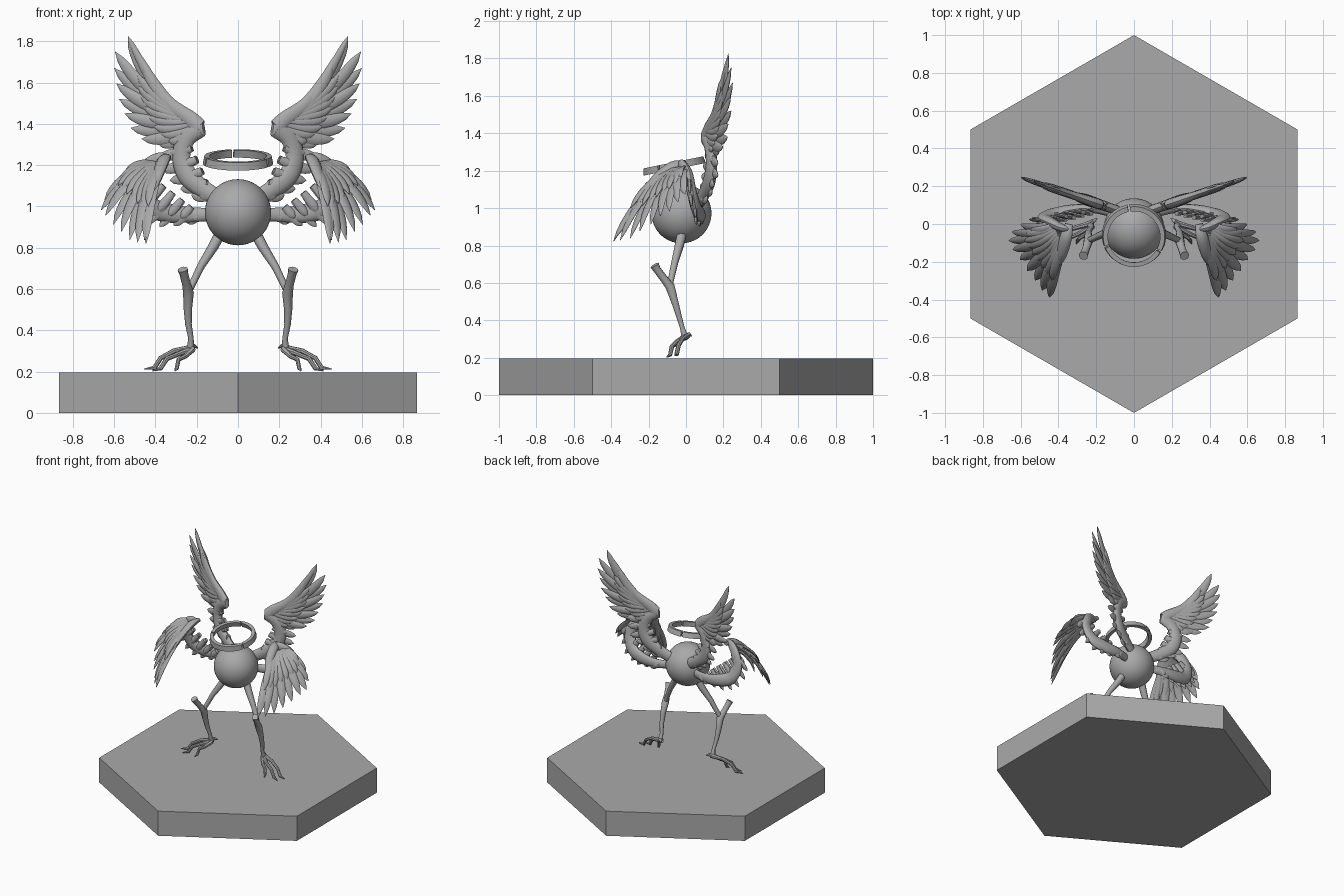
import bpy, bmesh, math
from mathutils import Vector as V

if "Cube" in bpy.data.objects:
    bpy.data.objects.remove(bpy.data.objects["Cube"])

grey = bpy.data.materials.new("plain grey")
grey.diffuse_color = (0.4, 0.4, 0.4, 1)
grey.use_nodes = True
grey.node_tree.nodes["Principled BSDF"].inputs["Base Color"].default_value = grey.diffuse_color


def finish(name, bm, mirror=False, angle=40):
    bmesh.ops.recalc_face_normals(bm, faces=bm.faces[:])
    me = bpy.data.meshes.new(name)
    bm.to_mesh(me)
    bm.free()
    ob = bpy.data.objects.new(name, me)
    bpy.context.collection.objects.link(ob)
    me.materials.append(grey)
    bpy.ops.object.select_all(action='DESELECT')
    ob.select_set(True)
    bpy.context.view_layer.objects.active = ob
    bpy.ops.object.shade_smooth_by_angle(angle=math.radians(angle))
    if mirror:
        ob.modifiers.new("mirror", 'MIRROR').use_mirror_merge = False
    return ob


def loft(bm, pts, widths, thicks, normal, sides=8):
    """Sweep an elliptical section along a path and cap the ends."""
    rings = []
    for i, p in enumerate(pts):
        d = (pts[min(i + 1, len(pts) - 1)] - pts[max(i - 1, 0)]).normalized()
        side = d.cross(normal).normalized()
        up = side.cross(d)
        rings.append([bm.verts.new(p + side * widths[i] * math.cos(a) + up * thicks[i] * math.sin(a))
                      for a in (math.tau * k / sides for k in range(sides))])
    for a, b in zip(rings, rings[1:]):
        for k in range(sides):
            j = (k + 1) % sides
            bm.faces.new((a[k], a[j], b[j], b[k]))
    bm.faces.new(rings[0])
    bm.faces.new(rings[-1])


def smooth_path(pts, steps=5):
    """Catmull-Rom through 4D points (x, y, z, radius)."""
    p = [pts[0]] + pts + [pts[-1]]
    out = []
    for i in range(1, len(p) - 2):
        for s in range(steps):
            t = s / steps
            out.append([0.5 * (2 * b + (c - a) * t + (2 * a - 5 * b + 4 * c - d) * t * t
                               + (3 * b - a - 3 * c + d) * t ** 3)
                        for a, b, c, d in zip(p[i - 1], p[i], p[i + 1], p[i + 2])])
    return out + [list(pts[-1])]


def limb(bm, pts, normal, flat=1.0, steps=0, sides=8):
    q = smooth_path(pts, steps) if steps else pts
    loft(bm, [V(c[:3]) for c in q], [c[3] for c in q], [c[3] * flat for c in q], normal, sides)


def feather(bm, a, b, width, normal, bend, bow, thick=0.011):
    side = (b - a).normalized().cross(normal)
    c = (a + b) / 2 + side * bend + normal * bow
    n = 9
    ts = [i / n for i in range(n + 1)]
    pts = [a * (1 - t) ** 2 + c * 2 * t * (1 - t) + b * t * t for t in ts]
    shape = [(0.55 + 0.6 * t) * max(0.0, 1 - t ** 3.5) ** 0.75 + 0.03 for t in ts]
    loft(bm, pts, [width * s for s in shape], [thick * min(1, s + 0.1) for s in shape], normal)


def fan(bm, ra, rb, tips, width, normal, bend=0.03, bow=0.0, covert=0.6):
    """Row of long feathers with a shorter covert row on both faces."""
    for i, tip in enumerate(tips):
        root = ra.lerp(rb, i / (len(tips) - 1))
        layer = normal * 0.006 * (1 if i % 2 else -1)
        feather(bm, root + layer, tip + layer * 0.5, width, normal, bend, bow)
        for s in (1, -1):
            o = normal * 0.012 * s
            feather(bm, root + o, root.lerp(tip, covert) + o + normal * bow * 0.45,
                    width * 0.85, normal, bend * 0.6, bow * 0.6)


# Hexagonal base
bm = bmesh.new()
hexa = [(math.sin(k * math.pi / 3), math.cos(k * math.pi / 3)) for k in range(6)]
lo = [bm.verts.new((x, y, 0)) for x, y in hexa]
hi = [bm.verts.new((x, y, 0.195)) for x, y in hexa]
bm.faces.new(lo)
bm.faces.new(hi)
for k in range(6):
    j = (k + 1) % 6
    bm.faces.new((lo[k], lo[j], hi[j], hi[k]))
finish("hexagonal_base", bm, angle=20)

# Round body
bm = bmesh.new()
bmesh.ops.create_uvsphere(bm, u_segments=64, v_segments=32, radius=0.16)
bmesh.ops.translate(bm, verts=bm.verts[:], vec=(0, -0.024, 0.972))
finish("body", bm)

# Tilted halo band, cracked into three arcs
bm = bmesh.new()
section = [(0.170, -0.019), (0.163, 0.019), (0.138, 0.019), (0.145, -0.019)]
for start, end in ((-28, 98), (102, 198), (202, 328)):
    n = 20
    rings = []
    for i in range(n + 1):
        a = math.radians(start + (end - start) * i / n)
        rings.append([bm.verts.new((r * math.cos(a), r * math.sin(a), z)) for r, z in section])
    for p, q in zip(rings, rings[1:]):
        for k in range(4):
            j = (k + 1) % 4
            bm.faces.new((p[k], p[j], q[j], q[k]))
    bm.faces.new(rings[0])
    bm.faces.new(rings[-1])
halo = finish("halo", bm)
halo.location = (0, -0.064, 1.226)
halo.rotation_euler = (math.radians(11.5), 0, 0)

# Upper wings, lying in an upright plane swept backwards


def up(x, z):
    return V((x, 0.09 + 0.34 * (x - 0.14), z))


n_up = V((0.32, -0.95, 0)).normalized()
bm = bmesh.new()
bone = [(0.08, 1.03, .04), (0.17, 1.085, .045), (0.245, 1.15, .05), (0.275, 1.24, .046),
        (0.25, 1.33, .046), (0.185, 1.377, .044), (0.23, 1.42, .042), (0.33, 1.495, .034),
        (0.41, 1.60, .028), (0.475, 1.71, .02), (0.525, 1.80, .006)]
limb(bm, [(*up(x, z), r) for x, z, r in bone[:6]], n_up, 0.6, 5, 12)
limb(bm, [(*up(x, z), r) for x, z, r in [(0.165, 1.375, .03)] + bone[5:]], n_up, 0.6, 5, 12)
tips = [(.534, 1.825), (.594, 1.75), (.600, 1.67), (.588, 1.595), (.577, 1.52),
        (.548, 1.45), (.52, 1.38), (.465, 1.328), (.40, 1.312)]
fan(bm, up(0.33, 1.48), up(0.20, 1.37), [up(*t) for t in tips], 0.036, n_up, 0.045)
tips = [(.385, 1.30), (.388, 1.24), (.372, 1.175), (.33, 1.125), (.28, 1.085), (.225, 1.055)]
fan(bm, up(0.25, 1.34), up(0.12, 1.06), [up(*t) for t in tips], 0.034, n_up, 0.015)
finish("upper_wings", bm, True)

# Lower wings: arm runs sideways, turns up to the wrist, hand hangs forward
bm = bmesh.new()
n_arm = V((0.15, -1, 0.05)).normalized()
n_hand = V((0.45, -0.62, 0.64)).normalized()
limb(bm, [(.10, .05, .962, .03), (.22, .08, .96, .036), (.33, .075, .967, .046),
          (.425, .055, 1.0, .048), (.468, .03, 1.09, .044), (.44, .01, 1.18, .042),
          (.385, -.02, 1.225, .036), (.34, -.03, 1.235, .02)], n_arm, 0.6, 5, 12)
limb(bm, [(.345, .0, 1.235, .022), (.36, -.07, 1.225, .034), (.385, -.16, 1.16, .03),
          (.42, -.22, 1.07, .025), (.45, -.30, .95, .018), (.45, -.38, .84, .005)],
     n_hand, 0.7, 5, 12)
tips = [(.447, -.39, .822), (.485, -.35, .825), (.525, -.30, .84), (.565, -.245, .875),
        (.605, -.19, .915), (.64, -.135, .955), (.664, -.09, .985), (.645, -.04, 1.03),
        (.60, -.005, 1.075)]
fan(bm, V((.37, -.09, 1.20)), V((.42, .0, 1.21)), [V(t) for t in tips], 0.036, n_hand, 0.0, 0.07)
tips = [(.25, .085, .92), (.31, .08, .905), (.38, .07, .90), (.44, .06, .91),
        (.50, .05, .95), (.54, .035, 1.01), (.555, .02, 1.08)]
fan(bm, V((.18, .075, .965)), V((.45, .01, 1.17)), [V(t) for t in tips], 0.03, n_arm, 0.0)
finish("lower_wings", bm, True)

# Bird legs: thigh and shank with a stub above the joint
bm = bmesh.new()
Y = V((0, 1, 0))
limb(bm, [(.085, -.02, .87, .027), (.12, -.035, .805, .025), (.18, -.06, .71, .019),
          (.235, -.085, .595, .016)], Y, 1, 0, 10)
limb(bm, [(.268, -.168, .695, .025), (.262, -.155, .672, .021), (.25, -.12, .625, .021),
          (.24, -.085, .58, .026), (.243, -.06, .50, .02), (.24, -.04, .43, .016),
          (.228, -.02, .36, .013), (.23, -.005, .31, .019)], Y, 1, 0, 10)
finish("legs", bm, True)

# Clawed feet
bm = bmesh.new()
toes = [
    [(.22, .005, .315, .017), (.31, -.02, .30, .013), (.375, -.04, .265, .012),
     (.405, -.05, .218, .012), (.455, -.06, .212, .002)],
    [(.22, -.005, .31, .017), (.29, -.05, .285, .012), (.345, -.075, .262, .012),
     (.375, -.085, .215, .011), (.415, -.10, .203, .002)],
    [(.22, -.01, .31, .017), (.255, -.055, .275, .012), (.288, -.075, .258, .011),
     (.297, -.085, .215, .01), (.305, -.105, .203, .002)],
    [(.24, .0, .31, .016), (.215, .015, .325, .012), (.195, .03, .315, .003)],
]
for toe in toes:
    limb(bm, toe, V((0.05, 0.3, 1)).normalized(), 1, 0, 8)
finish("feet", bm, True)
